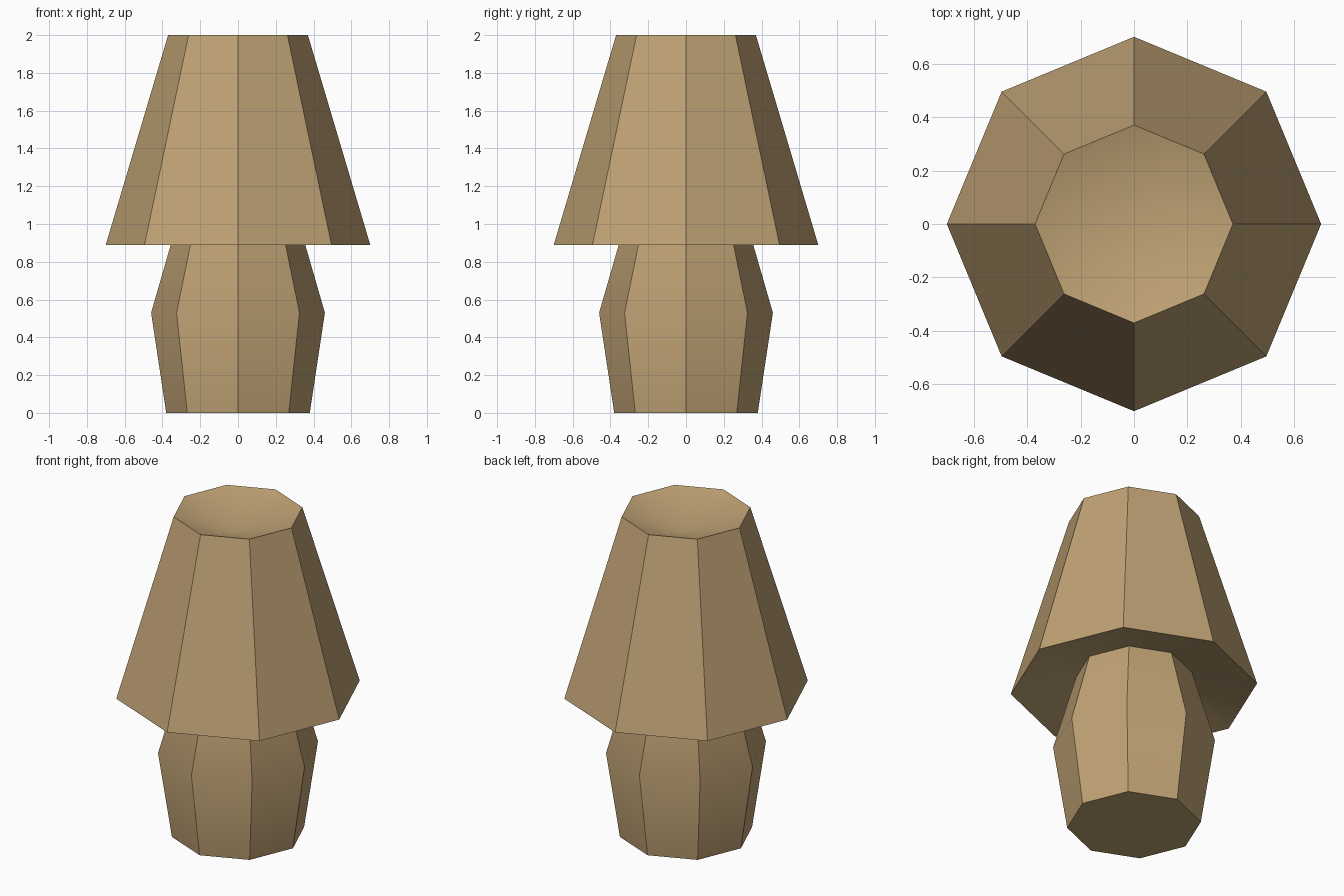
import bpy, bmesh, math

cube = bpy.data.objects.get("Cube")
if cube:
    bpy.data.objects.remove(cube, do_unlink=True)

SIDES = 8
tan = bpy.data.materials.new("warm_tan")
tan.use_nodes = True
colour = (0.52, 0.36, 0.175, 1)
tan.diffuse_color = colour
bsdf = tan.node_tree.nodes["Principled BSDF"]
bsdf.inputs["Base Color"].default_value = colour
bsdf.inputs["Roughness"].default_value = 0.8


def lathe(name, profile):
    """Turn (radius, height) points into an octagonal solid; radius 0 gives a centre point."""
    bm = bmesh.new()
    rings = []
    for r, z in profile:
        count = SIDES if r else 1
        rings.append([bm.verts.new((r * math.cos(a), r * math.sin(a), z))
                      for a in (math.tau * i / SIDES for i in range(count))])
    for low, high in zip(rings, rings[1:]):
        for i in range(SIDES):
            j = (i + 1) % SIDES
            corners = [low[i % len(low)], low[j % len(low)],
                       high[j % len(high)], high[i % len(high)]]
            bm.faces.new(list(dict.fromkeys(corners)))
    bmesh.ops.recalc_face_normals(bm, faces=bm.faces)
    mesh = bpy.data.meshes.new(name)
    bm.to_mesh(mesh)
    bm.free()
    mesh.materials.append(tan)
    obj = bpy.data.objects.new(name, mesh)
    bpy.context.collection.objects.link(obj)
    bpy.ops.object.select_all(action='DESELECT')
    obj.select_set(True)
    bpy.context.view_layer.objects.active = obj
    bpy.ops.object.shade_smooth_by_angle(angle=math.radians(30))


# Tapered base that swells at mid height
lathe("lamp_base", [(0, 0), (0.38, 0), (0.46, 0.53), (0.33, 0.98), (0, 0.98)])

# Flared shade with a sunken top and a hollowed underside
lathe("lamp_shade", [(0, 1.06), (0.33, 0.98), (0.70, 0.89), (0.37, 2.0), (0, 1.88)])
